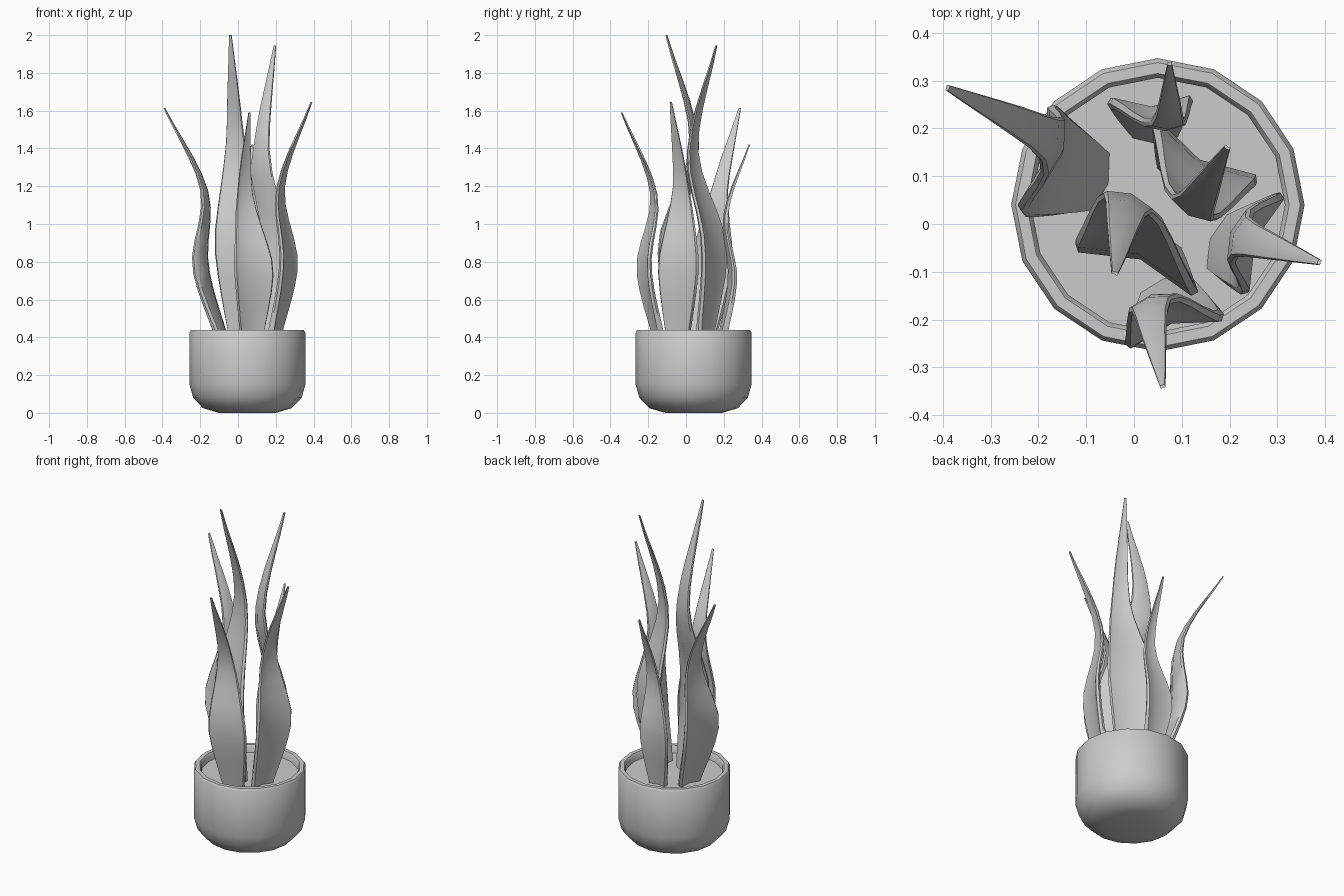
import bpy, bmesh, math
from mathutils import Vector

cube = bpy.data.objects.get("Cube")
if cube:
    bpy.data.objects.remove(cube, do_unlink=True)

GREY = (0.6, 0.6, 0.6, 1)
mat = bpy.data.materials.new("plain grey")
mat.use_nodes = True
mat.diffuse_color = GREY
mat.node_tree.nodes["Principled BSDF"].inputs["Base Color"].default_value = GREY

POT_CENTRE = Vector((0.05, 0.04, 0))
SOIL_Z = 0.395


def finish(name, bm, angle):
    """Turn a bmesh into a shaded object with the shared material."""
    bmesh.ops.recalc_face_normals(bm, faces=bm.faces)
    mesh = bpy.data.meshes.new(name)
    bm.to_mesh(mesh)
    bm.free()
    mesh.materials.append(mat)
    obj = bpy.data.objects.new(name, mesh)
    bpy.context.collection.objects.link(obj)
    bpy.ops.object.select_all(action='DESELECT')
    obj.select_set(True)
    bpy.context.view_layer.objects.active = obj
    bpy.ops.object.shade_smooth_by_angle(angle=math.radians(angle))
    return obj


def skin(bm, rings):
    """Bridge successive closed rings and cap both ends."""
    loops = [[bm.verts.new(p) for p in ring] for ring in rings]
    n = len(loops[0])
    for a, b in zip(loops, loops[1:]):
        for i in range(n):
            j = (i + 1) % n
            bm.faces.new((a[i], a[j], b[j], b[i]))
    bm.faces.new(loops[0])
    bm.faces.new(loops[-1])


def circle(radius, z, sides=16):
    return [POT_CENTRE + Vector((radius * math.sin(math.tau * i / sides),
                                 radius * math.cos(math.tau * i / sides), z))
            for i in range(sides)]


# Pot: rounded base, straight wall, softened rim and inner wall
pot_profile = [(0.15, 0), (0.235, 0.025), (0.287, 0.08), (0.307, 0.15), (0.307, 0.425),
               (0.298, 0.438), (0.275, 0.438), (0.266, 0.425), (0.266, 0.36)]
bm = bmesh.new()
skin(bm, [circle(r, z) for r, z in pot_profile])
finish("pot", bm, 50)

# Soil disc set just below the rim
bm = bmesh.new()
skin(bm, [circle(0.266, 0.37), circle(0.266, SOIL_Z)])
finish("soil", bm, 30)


def spline(stops, t):
    """Catmull-Rom style interpolation of (parameter, value) stops."""
    def slope(i):
        a, b = stops[max(i - 1, 0)], stops[min(i + 1, len(stops) - 1)]
        return (b[1] - a[1]) * (1 / (b[0] - a[0]))
    k = max(i for i in range(len(stops) - 1) if stops[i][0] <= t)
    (t0, p0), (t1, p1) = stops[k], stops[k + 1]
    h = t1 - t0
    u = (t - t0) / h
    return (p0 * (2*u**3 - 3*u**2 + 1) + slope(k) * (h * (u**3 - 2*u**2 + u))
            + p1 * (3*u**2 - 2*u**3) + slope(k + 1) * (h * (u**3 - u**2)))


LEVELS = (0, 0.32, 0.64, 1)
WIDTHS = [(0, 0.55), (0.15, 0.82), (0.32, 1), (0.5, 0.68), (0.64, 0.4), (0.8, 0.25), (1, 0.05)]
ROWS = 14


def leaf(name, path, across, half_width, tip_z):
    """Swaying blade: path gives the base, belly, waist and tip centres."""
    stops = [(t, Vector(p)) for t, p in zip(LEVELS, path)]
    side = Vector((*across, 0)).normalized()
    out = Vector((side.y, -side.x, 0))
    if out.dot(Vector((*(stops[3][1] - stops[2][1]), 0))) < 0:
        out = -out
    rings = []
    for row in range(ROWS + 1):
        t = row / ROWS
        centre = Vector((*spline(stops, t), SOIL_Z - 0.01 + (tip_z - SOIL_Z + 0.01) * t))
        w = half_width * spline(WIDTHS, t)
        thick = 0.014 * (1 - t) + 0.003
        fold = 0.12 * w
        # Shallow folded section with rounded side edges
        section = [(-0.92, fold - thick), (0, -fold - thick), (0.92, fold - thick), (1, fold),
                   (0.92, fold + thick), (0, -fold + thick), (-0.92, fold + thick), (-1, fold)]
        rings.append([centre + side * (s * w) + out * d for s, d in section])
    bm = bmesh.new()
    skin(bm, rings)
    finish(name, bm, 40)


# Leaves: centre path, direction across the blade, half width, tip height
leaf("tall_centre_leaf", [(0.03, -0.03), (0.01, -0.075), (-0.01, 0.05), (-0.04, -0.103)],
     (0.26, -0.1), 0.138, 2.0)
leaf("tall_back_leaf", [(0.11, 0.09), (0.14, 0.135), (0.12, 0.03), (0.195, 0.16)],
     (0.23, -0.13), 0.128, 1.945)
leaf("left_leaf", [(0.18, -0.04), (0.255, -0.035), (0.22, -0.025), (0.388, -0.08)],
     (0.08, 0.21), 0.115, 1.645)
leaf("right_leaf", [(-0.075, 0.09), (-0.185, 0.13), (-0.172, 0.175), (-0.39, 0.285)],
     (0.07, 0.23), 0.12, 1.615)
leaf("front_leaf", [(0.07, -0.135), (0.08, -0.21), (0.035, -0.165), (0.06, -0.34)],
     (0.2, 0.06), 0.108, 1.59)
leaf("back_leaf", [(0.045, 0.19), (0.035, 0.245), (0.07, 0.21), (0.075, 0.335)],
     (1, 0.03), 0.09, 1.42)
